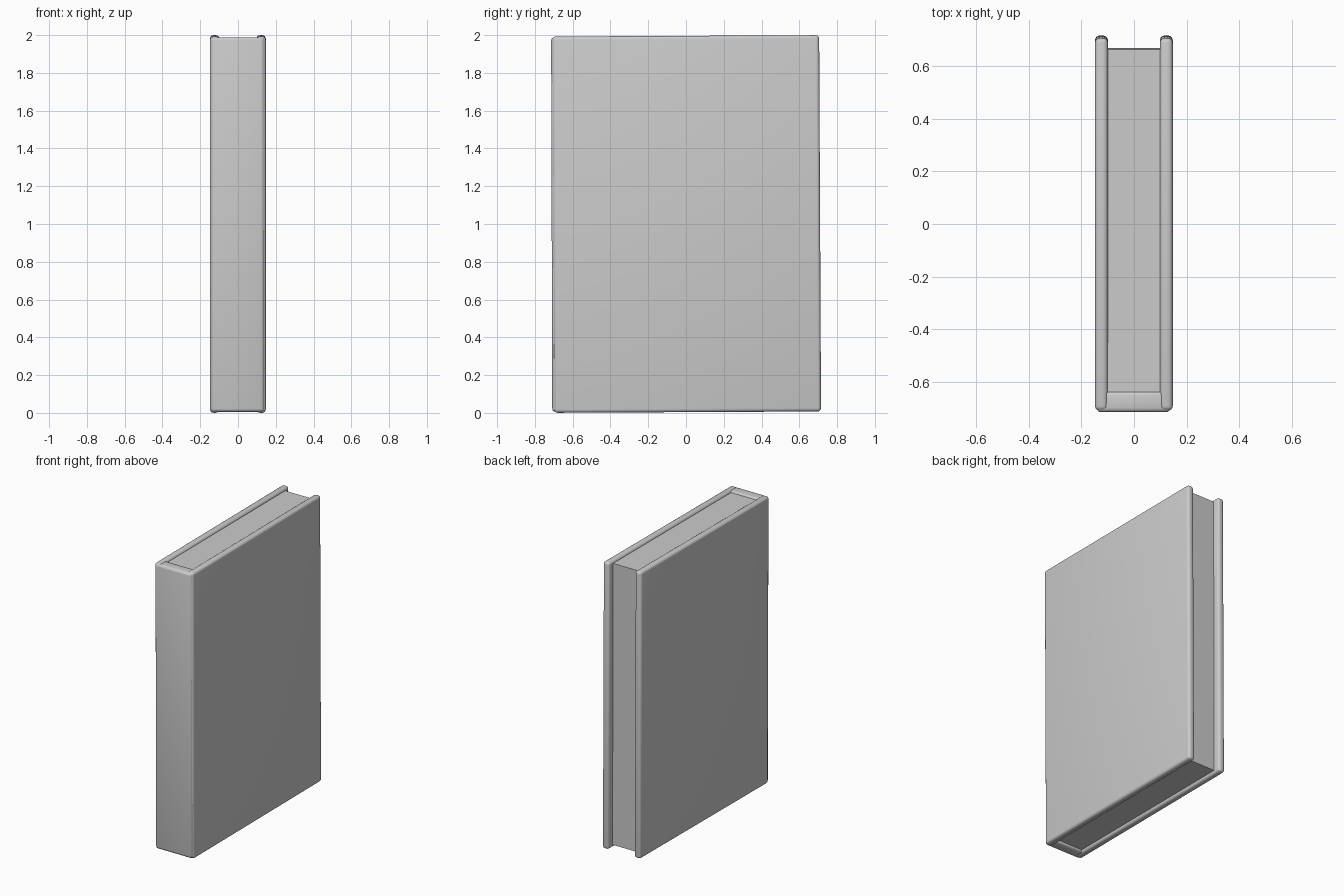
import bpy, math

if "Cube" in bpy.data.objects:
    bpy.data.objects.remove(bpy.data.objects["Cube"])


def box(name, x, y, z, bevel=0.0, segments=3, tilt=0.0):
    """Axis-aligned box from (min, max) ranges, optionally rounded and tilted."""
    bpy.ops.mesh.primitive_cube_add(
        size=1, location=[(r[0] + r[1]) / 2 for r in (x, y, z)])
    ob = bpy.context.object
    ob.name = name
    ob.scale = [r[1] - r[0] for r in (x, y, z)]
    bpy.ops.object.transform_apply(location=False, rotation=False, scale=True)
    if bevel:
        mod = ob.modifiers.new("Rounded edges", 'BEVEL')
        mod.width = bevel
        mod.segments = segments
        bpy.ops.object.modifier_apply(modifier=mod.name)
        bpy.ops.object.shade_smooth_by_angle(angle=math.radians(35))
    ob.rotation_euler.x = tilt
    return ob


# Hard covers, leaning very slightly
TILT = 0.005
box("left_cover", (-0.148, -0.099), (-0.703, 0.71), (0.004, 1.996), 0.018, 4, TILT)
box("right_cover", (0.098, 0.147), (-0.703, 0.71), (0.004, 1.996), 0.018, 4, TILT)

# Spine joining the covers at the front
box("spine", (-0.142, 0.138), (-0.711, -0.632), (0.006, 1.988), 0.016, 3, 0.003)

# Page block set in from the cover edges
box("page_block", (-0.101, 0.1), (-0.64, 0.664), (0.025, 1.98), tilt=0.003)
